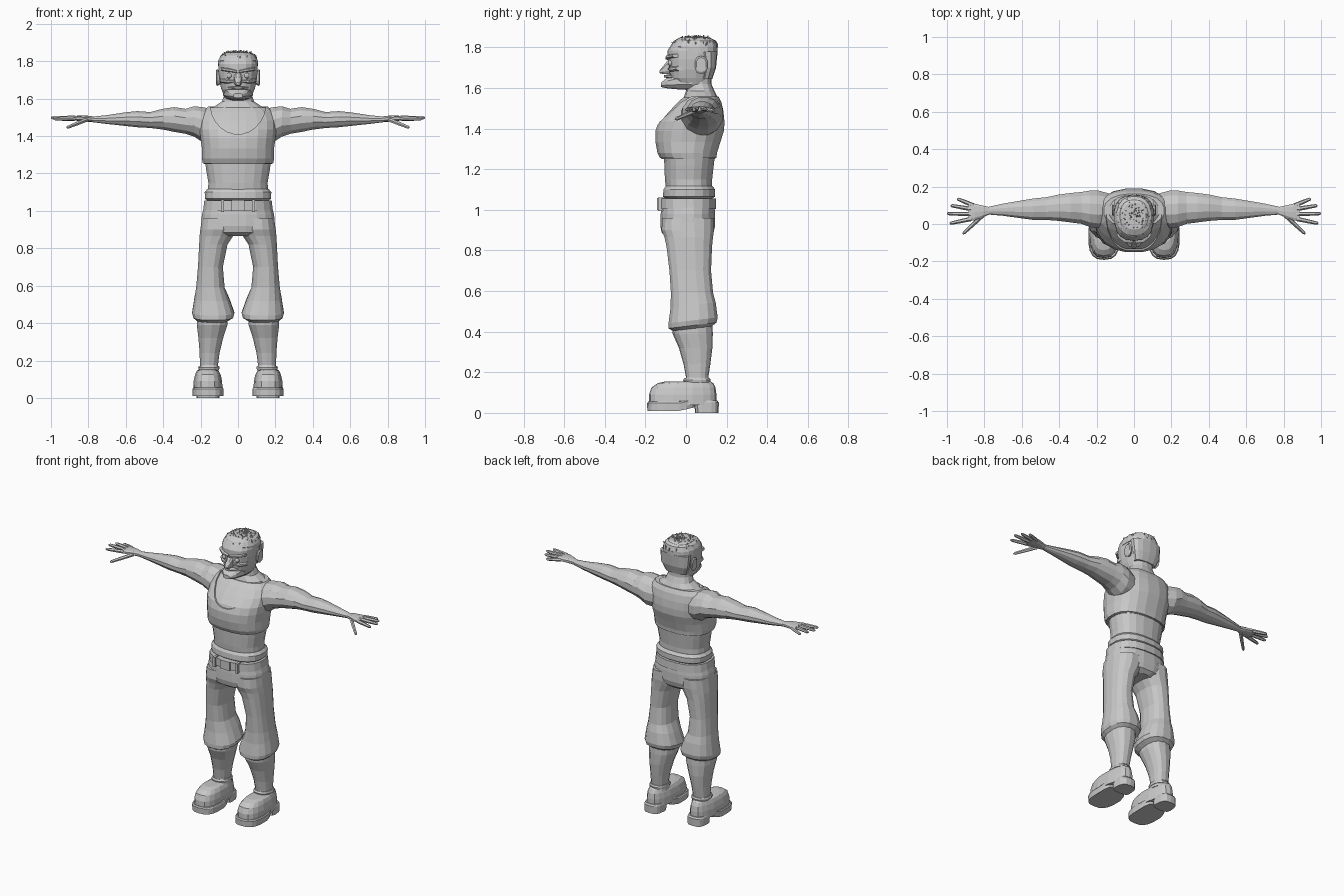
import bpy, bmesh, math, random
from mathutils import Vector

random.seed(4)
GREY = bpy.data.materials.new("light grey")
GREY.diffuse_color = (0.58, 0.58, 0.58, 1)


def finish(name, bm, mirror=False):
    bmesh.ops.recalc_face_normals(bm, faces=bm.faces)
    me = bpy.data.meshes.new(name)
    bm.to_mesh(me)
    bm.free()
    me.materials.append(GREY)
    ob = bpy.data.objects.new(name, me)
    bpy.context.collection.objects.link(ob)
    if mirror:
        ob.modifiers.new("mirror", 'MIRROR').use_mirror_merge = False
    return ob


def loft(name, rings, axis='z', n=16, p=2.4, mirror=False, warp=None):
    """Rings are (position, a0, a1, b0, b1): superellipses joined along an axis."""
    bm = bmesh.new()
    loops = []
    for t, a0, a1, b0, b1 in rings:
        loop = []
        for i in range(n):
            w = 2 * math.pi * (i + 0.5) / n
            c, s = math.cos(w), math.sin(w)
            a = (a0 + a1) / 2 + (a1 - a0) / 2 * math.copysign(abs(c) ** (2 / p), c)
            b = (b0 + b1) / 2 + (b1 - b0) / 2 * math.copysign(abs(s) ** (2 / p), s)
            co = {'z': (a, b, t), 'x': (t, a, b), 'y': (a, t, b)}[axis]
            loop.append(bm.verts.new(warp(*co) if warp else co))
        loops.append(loop)
    for l, m in zip(loops, loops[1:]):
        for i in range(n):
            j = (i + 1) % n
            bm.faces.new((l[i], l[j], m[j], m[i]))
    bm.faces.new(loops[0])
    bm.faces.new(loops[-1])
    return finish(name, bm, mirror)


def sym(rings):
    """Rings centred on x: (position, half width, b0, b1)."""
    return [(t, -h, h, b0, b1) for t, h, b0, b1 in rings]


def box(name, x0, x1, y0, y1, z0, z1, mirror=False):
    bm = bmesh.new()
    bmesh.ops.create_cube(bm, size=1)
    for v in bm.verts:
        v.co = ((x0 + x1) / 2 + v.co.x * (x1 - x0), (y0 + y1) / 2 + v.co.y * (y1 - y0),
                (z0 + z1) / 2 + v.co.z * (z1 - z0))
    return finish(name, bm, mirror)


def tube(bm, pts, radii, n=6):
    """Tapered tube through points, added to a bmesh."""
    d = (Vector(pts[-1]) - Vector(pts[0])).normalized()
    u = d.cross(Vector((0.1, 0.2, 1) if abs(d.z) < 0.8 else (1, 0, 0))).normalized()
    v = d.cross(u)
    loops = [[bm.verts.new(Vector(p) + r * (u * math.cos(2 * math.pi * i / n) + v * math.sin(2 * math.pi * i / n)))
              for i in range(n)] for p, r in zip(pts, radii)]
    for l, m in zip(loops, loops[1:]):
        for i in range(n):
            bm.faces.new((l[i], l[(i + 1) % n], m[(i + 1) % n], m[i]))
    bm.faces.new(loops[0])
    bm.faces.new(loops[-1])


# Torso: waist, bare chest and the tank top over it
loft("waist", sym([(1.04, .165, -.1, .13), (1.10, .163, -.1, .13), (1.15, .16, -.105, .13),
                   (1.22, .172, -.108, .138), (1.28, .18, -.11, .145)]), n=20)
chest = [(1.25, .183, -.122, .145), (1.275, .188, -.135, .148), (1.33, .188, -.145, .165),
         (1.385, .195, -.145, .183), (1.43, .2, -.13, .185), (1.48, .2, -.088, .18),
         (1.525, .185, -.045, .17), (1.553, .155, -.015, .155)]
loft("chest", sym(chest), n=20)
tank = loft("tank_top", sym([(z + .004, h + .007, a - .007, b + .006) for z, h, a, b in chest]), n=20)
cutter = loft("neckline_cutter", [(-.4, -.15, .15, 1.41, 1.75), (.05, -.15, .15, 1.41, 1.75)],
              'y', n=24, p=2)
cutter.hide_render = True
cutter.hide_viewport = False
cutter.display_type = 'WIRE'
cut = tank.modifiers.new("neckline", 'BOOLEAN')
cut.operation, cut.object, cut.solver = 'DIFFERENCE', cutter, 'EXACT'
loft("neck", sym([(1.50, .17, -.02, .165), (1.555, .135, -.01, .155), (1.585, .088, 0, .14),
                  (1.62, .075, .0, .125), (1.67, .075, 0, .125)]), n=14)

# Rolled shirt hem, belt and trousers
loft("shirt_hem", sym([(1.055, .165, -.1, .13), (1.065, .178, -.115, .145),
                       (1.10, .18, -.112, .145), (1.118, .165, -.1, .13)]), n=20)
loft("belt", sym([(1.003, .188, -.133, .15), (1.055, .182, -.133, .148)]), n=20)
box("belt_buckle", -.035, .035, -.142, -.13, 1.0, 1.058)
box("belt_loop", .075, .092, -.138, -.1, .995, 1.06, True)
loft("trouser_seat", sym([(1.03, .182, -.12, .14), (.98, .195, -.126, .145), (.92, .2, -.128, .145),
                          (.885, .185, -.12, .135), (.865, .09, -.09, .11)]), n=20)
loft("trouser_leg", [(.96, .01, .195, -.12, .14), (.90, .01, .203, -.122, .14),
                     (.865, .025, .207, -.108, .135), (.82, .055, .209, -.098, .13),
                     (.70, .08, .215, -.083, .125), (.59, .07, .225, -.076, .135),
                     (.53, .045, .235, -.078, .148), (.455, .018, .247, -.088, .158),
                     (.43, .025, .24, -.088, .152), (.41, .06, .215, -.06, .12)],
     mirror=True, warp=lambda x, y, z: (x, y, z + (.12 * (y - .03) if z < .56 else 0)))


# Boots: shaft, foot, sole and heel, narrower toward the back
def narrow(x, y, z):
    k = 1 - 1.6 * max(0, y - .0)
    return (.16 + (x - .16) * k, y, z)


loft("boot_shaft", [(.44, .055, .22, -.07, .13), (.39, .055, .222, -.066, .132),
                    (.32, .078, .213, -.035, .13), (.24, .098, .206, -.012, .12),
                    (.175, .106, .205, 0, .11), (.13, .1, .21, -.02, .12)], n=14, mirror=True)
loft("ankle_cuff", [(.15, .1, .212, -.012, .12), (.162, .098, .214, -.014, .122),
                    (.172, .1, .21, -.006, .116)], n=14, mirror=True)
loft("boot_foot", [(.04, .082, .24, -.183, .15), (.09, .084, .238, -.182, .15),
                   (.125, .092, .23, -.17, .145), (.146, .104, .22, -.14, .135),
                   (.155, .122, .204, -.10, .12)], p=2.8, n=18, mirror=True, warp=narrow)
loft("boot_sole", [(.01, .077, .243, -.19, .05), (.048, .076, .245, -.192, .06),
                   (.055, .08, .24, -.186, .05)], p=2.8, n=18, mirror=True,
     warp=lambda x, y, z: (x, y, z + max(0, y + .03) * .25))
loft("boot_heel", [(0, .09, .232, .045, .16), (.05, .09, .232, .04, .162),
                   (.06, .095, .226, .04, .155)], p=3.2, n=14, mirror=True, warp=narrow)

# Arms with shoulder, biceps and forearm swelling
loft("arm", [(.13, -.01, .165, 1.36, 1.545), (.19, -.026, .182, 1.365, 1.558),
             (.235, -.02, .182, 1.395, 1.562), (.28, -.002, .174, 1.41, 1.548),
             (.34, .006, .168, 1.42, 1.557), (.40, .014, .16, 1.433, 1.548),
             (.47, .02, .145, 1.442, 1.53), (.54, .02, .138, 1.446, 1.535),
             (.61, .03, .126, 1.454, 1.527), (.70, .043, .11, 1.464, 1.513),
             (.78, .05, .092, 1.474, 1.504)], 'x', n=12, p=2.1, mirror=True)
loft("palm", [(.77, .051, .091, 1.475, 1.504), (.81, .034, .1, 1.477, 1.51),
              (.85, .018, .11, 1.48, 1.51), (.885, .016, .112, 1.486, 1.506)],
     'x', n=10, p=2.6, mirror=True)
fingers = bmesh.new()
for base, tip in [((.87, .027, 1.496), (.985, .003, 1.493)), ((.87, .053, 1.498), (1.0, .056, 1.498)),
                  ((.87, .08, 1.497), (.98, .099, 1.496)), ((.86, .1, 1.494), (.945, .135, 1.488)),
                  ((.81, .045, 1.487), (.915, -.053, 1.445))]:
    a, b = Vector(base), Vector(tip)
    tube(fingers, [a, a.lerp(b, .5), a.lerp(b, .93), b], [.012, .011, .009, .004])
finish("fingers", fingers, True)

# Head with jutting jaw, nose, brow, eyes and ears
loft("head", sym([(1.59, .055, .0, .115), (1.615, .075, -.05, .115), (1.65, .09, -.078, .125),
                  (1.69, .1, -.085, .14), (1.74, .106, -.09, .15), (1.785, .106, -.09, .152),
                  (1.82, .098, -.068, .148), (1.842, .075, -.04, .13)]), n=18)
loft("jaw", sym([(-.122, .026, 1.604, 1.628), (-.09, .052, 1.597, 1.652),
                 (-.04, .07, 1.592, 1.67), (.03, .082, 1.59, 1.68)]), 'y', n=12, p=2.8)
loft("nose", sym([(-.13, .010, 1.672, 1.686), (-.11, .018, 1.667, 1.712),
                  (-.08, .024, 1.667, 1.75)]), 'y', n=8, p=2.8)
loft("moustache", sym([(-.108, .022, 1.652, 1.664), (-.07, .06, 1.643, 1.668)]), 'y', n=8)
loft("brow", [(.006, -.103, -.06, 1.738, 1.752), (.05, -.1, -.05, 1.743, 1.763),
              (.092, -.068, -.02, 1.75, 1.768)], 'x', n=8, p=3, mirror=True)
loft("cheek", [(.025, -.09, -.05, 1.685, 1.702), (.06, -.086, -.04, 1.68, 1.705),
               (.095, -.05, -.0, 1.685, 1.708)], 'x', n=8, mirror=True)
eyes = bmesh.new()
bmesh.ops.create_uvsphere(eyes, u_segments=10, v_segments=6, radius=.016)
bmesh.ops.translate(eyes, verts=eyes.verts, vec=(.046, -.074, 1.723))
finish("eye", eyes, True)
loft("ear", [(.09, .05, .085, 1.68, 1.74), (.112, .042, .108, 1.668, 1.758),
             (.118, .05, .1, 1.678, 1.75)], 'x', n=10, mirror=True)

# Short hair: cap, back of the head and ragged tufts
loft("hair_cap", sym([(1.775, .108, -.06, .156), (1.805, .107, -.075, .156),
                      (1.832, .092, -.06, .148), (1.848, .06, -.03, .115)]), n=18)
loft("hair_back", sym([(1.645, .078, .07, .13), (1.70, .1, .08, .148), (1.78, .108, .06, .156)]), n=14)
tufts = bmesh.new()
for i in range(150):
    r, w = math.sqrt(random.random()), random.uniform(0, 2 * math.pi)
    x, y = .1 * r * math.cos(w), .045 + .108 * r * math.sin(w)
    z = 1.845 - .035 * r ** 4
    tip = (x * 1.04 + random.uniform(-.006, .006), y + random.uniform(-.012, .012),
           z + random.uniform(.005, .016))
    tube(tufts, [(x, y, z - .015), tip], [.009, .002], 4)
finish("hair_tufts", tufts)
